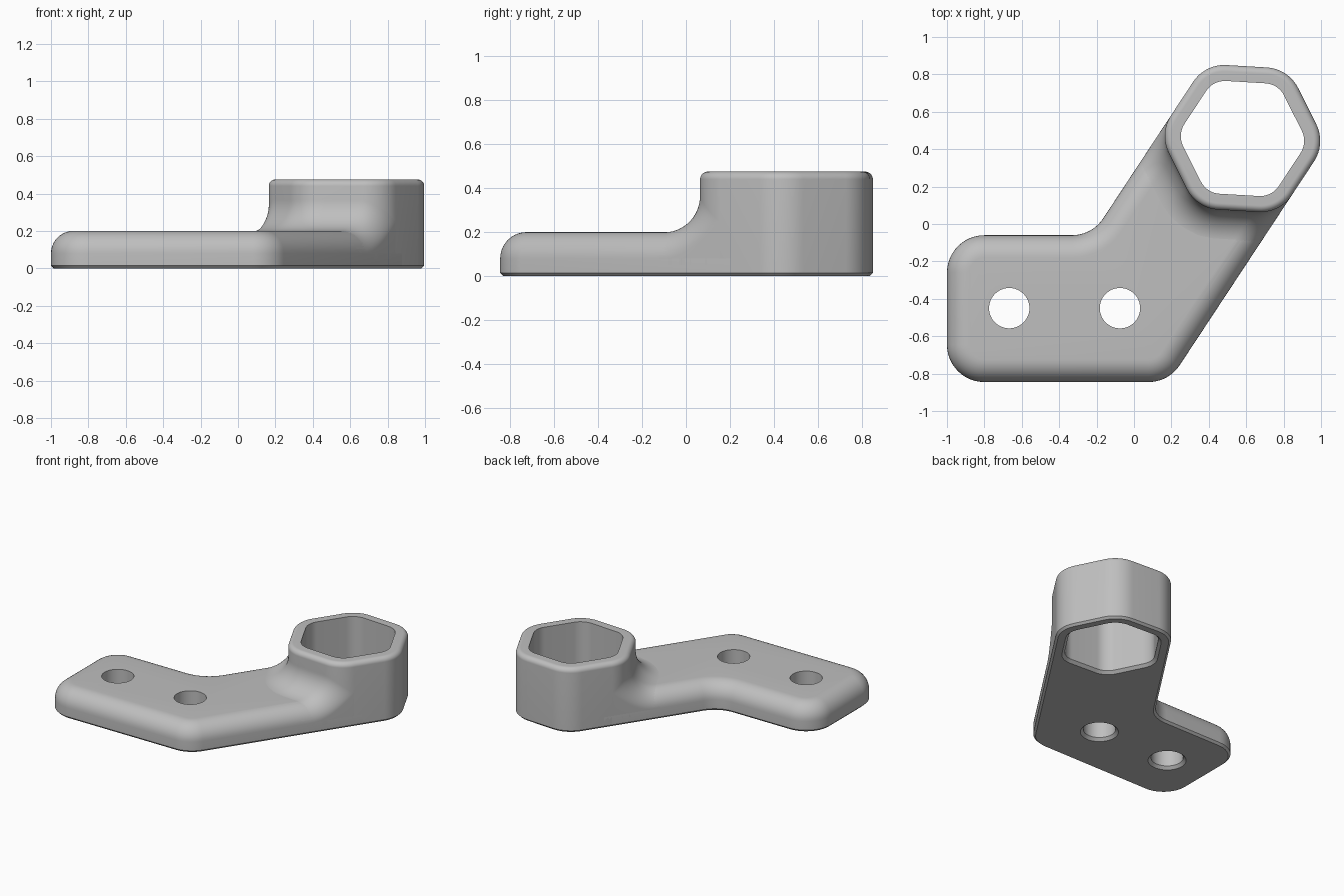
import bpy
import bmesh
import math
from mathutils import Vector

if "Cube" in bpy.data.objects:
    bpy.data.objects.remove(bpy.data.objects["Cube"], do_unlink=True)

gray = bpy.data.materials.new("plain_gray")
gray.use_nodes = True
COLOR = (0.52, 0.52, 0.52, 1)
gray.diffuse_color = COLOR
gray.node_tree.nodes["Principled BSDF"].inputs["Base Color"].default_value = COLOR

# Main dimensions
ANGLE = math.radians(56.6)
CENTER = Vector((0.58, 0.457))
ALONG = Vector((math.cos(ANGLE), math.sin(ANGLE)))
ACROSS = Vector((-ALONG.y, ALONG.x))
HALF, HEX_R = 0.387, 0.2
PLATE_Z, EDGE_R = 0.2, 0.12
BOSS_Z, RIM_R = 0.475, 0.035
FILLET, CHAMFER = 0.17, 0.015


def arm(u, v):
    """Point in the arm's own frame, measured from the socket centre."""
    return CENTER + ALONG * u + ACROSS * v


def rounded(corners, radii, inset=0.0, steps=12):
    """Counter-clockwise outline with rounded corners, moved inward by inset."""
    pts, n = [], len(corners)
    for i, p in enumerate(corners):
        a = (p - corners[i - 1]).normalized()
        b = (corners[(i + 1) % n] - p).normalized()
        n1, n2 = Vector((-a.y, a.x)), Vector((-b.y, b.x))
        r = radii[i] if a.cross(b) > 0 else -radii[i]
        mid = p + (n1 + n2) * (r / (1 + n1.dot(n2)))
        start = math.atan2(n1.y, n1.x)
        turn = math.atan2(a.cross(b), a.dot(b))
        for k in range(steps + 1):
            t = start + turn * k / steps
            pts.append(mid - Vector((math.cos(t), math.sin(t))) * (r - inset))
    return pts


def finish(name, bm):
    bmesh.ops.recalc_face_normals(bm, faces=bm.faces)
    mesh = bpy.data.meshes.new(name)
    bm.to_mesh(mesh)
    bm.free()
    mesh.materials.append(gray)
    obj = bpy.data.objects.new(name, mesh)
    bpy.context.collection.objects.link(obj)
    return obj


def loft(name, outline, profile):
    """Solid from an outline function and (inset, z) levels."""
    bm = bmesh.new()
    rings = [[bm.verts.new((p.x, p.y, z)) for p in outline(i)] for i, z in profile]
    n = len(rings[0])
    for low, high in zip(rings, rings[1:]):
        for k in range(n):
            m = (k + 1) % n
            bm.faces.new((low[k], low[m], high[m], high[k]))
    bm.faces.new(rings[0][::-1])
    bm.faces.new(rings[-1])
    return finish(name, bm)


def round_top(height, radius, steps=10):
    """Chamfered foot, straight wall and rounded top edge."""
    levels = [(CHAMFER, 0.0), (0.0, CHAMFER)]
    for k in range(steps + 1):
        t = math.pi / 2 * k / steps
        levels.append((radius * (1 - math.cos(t)), height - radius * (1 - math.sin(t))))
    return levels


def hexagon(apothem, radius):
    size = apothem / math.cos(math.pi / 6)
    corners = [arm(size * math.cos(k * math.pi / 3), size * math.sin(k * math.pi / 3))
               for k in range(6)]
    return lambda inset: rounded(corners, [radius] * 6, inset)


def circle(x, y, radius, steps=48):
    return lambda inset: [Vector((x + (radius - inset) * math.cos(2 * math.pi * k / steps),
                                  y + (radius - inset) * math.sin(2 * math.pi * k / steps)))
                          for k in range(steps)]


def arm_edge_at(v, y):
    """Where an arm side line reaches a given y."""
    p = arm(0, v)
    return Vector((p.x + (y - p.y) * ALONG.x / ALONG.y, y))


# Bent mounting plate and hexagonal socket
FRONT, BACK = -0.845, -0.06
plate_corners = [Vector((-1, FRONT)), arm_edge_at(-HALF, FRONT), arm(0.1, -HALF),
                 arm(0.1, HALF), arm_edge_at(HALF, BACK), Vector((-1, BACK))]
plate_radii = [0.2, 0.2, 0.15, 0.15, 0.2, 0.2]
plate = loft("mounting_plate", lambda i: rounded(plate_corners, plate_radii, i),
             round_top(PLATE_Z, EDGE_R))
socket = loft("hex_socket", hexagon(HALF, HEX_R), round_top(BOSS_Z, RIM_R))

# Bore and screw holes, each with a chamfer at the bottom
hole_levels = [(-0.03, -0.01), (0.0, 0.02), (0.0, 0.6)]
bore = loft("bore_cutter", hexagon(0.302, 0.12), hole_levels)
screws = [loft("screw_cutter", circle(x, -0.45, 0.108), hole_levels)
          for x in (-0.667, -0.075)]


def cut(obj, cutters):
    bpy.context.view_layer.objects.active = obj
    for cutter in cutters:
        cutter.hide_render = True
        mod = obj.modifiers.new("cut", "BOOLEAN")
        mod.operation, mod.solver, mod.object = "DIFFERENCE", "EXACT", cutter
        bpy.ops.object.modifier_apply(modifier=mod.name)


cut(plate, [bore] + screws)
cut(socket, [bore])
for cutter in [bore] + screws:
    bpy.data.objects.remove(cutter, do_unlink=True)


# Concave fillet blending the socket wall into the arm
def hex_distance(u, v):
    a = HALF - HEX_R
    kx, ky = -math.cos(math.pi / 6), 0.5
    x, y = abs(u), abs(v)
    d = 2 * min(kx * x + ky * y, 0)
    x, y = x - d * kx, y - d * ky
    lim = a * math.tan(math.pi / 6)
    x, y = x - max(-lim, min(lim, x)), y - a
    return math.copysign(math.hypot(x, y), y) - HEX_R


def wall_start(v):
    near, far = 0.0, -0.6
    for _ in range(40):
        mid = (near + far) / 2
        if hex_distance(mid, v) < 1e-5:
            near = mid
        else:
            far = mid
    return near


def blend_height(u, v):
    e = max(EDGE_R - (HALF - abs(v)), 0)
    base = PLATE_Z - EDGE_R + math.sqrt(max(EDGE_R ** 2 - e ** 2, 0))
    h = max(FILLET - max(hex_distance(u, v), 0), 0)
    return base + FILLET - math.sqrt(FILLET ** 2 - h ** 2) - 0.0008


bm = bmesh.new()
COLS, ROWS, REACH = 64, 28, 0.34
columns = []
for j in range(COLS + 1):
    v = -HALF * math.cos(math.pi * j / COLS)
    first = wall_start(v)
    path = [first - REACH * (i / ROWS) ** 2 for i in range(ROWS + 1)]
    top = [bm.verts.new((*arm(u, v), blend_height(u, v))) for u in path]
    foot = [bm.verts.new((*arm(u, v), 0.05)) for u in path]
    if j == 0:
        columns.append(foot)
    columns.append(top)
    if j == COLS:
        columns.append(foot)
    elif j:
        for w in foot:
            bm.verts.remove(w)
for left, right in zip(columns, columns[1:]):
    for i in range(ROWS):
        bm.faces.new((left[i], left[i + 1], right[i + 1], right[i]))
blend = finish("socket_fillet", bm)
if sum(f.normal.z for f in blend.data.polygons) < 0:
    blend.data.flip_normals()

# Smooth shading with crisp edges
bpy.ops.object.select_all(action="DESELECT")
for obj in (plate, socket, blend):
    obj.select_set(True)
bpy.context.view_layer.objects.active = plate
bpy.ops.object.shade_smooth_by_angle(angle=math.radians(30))
